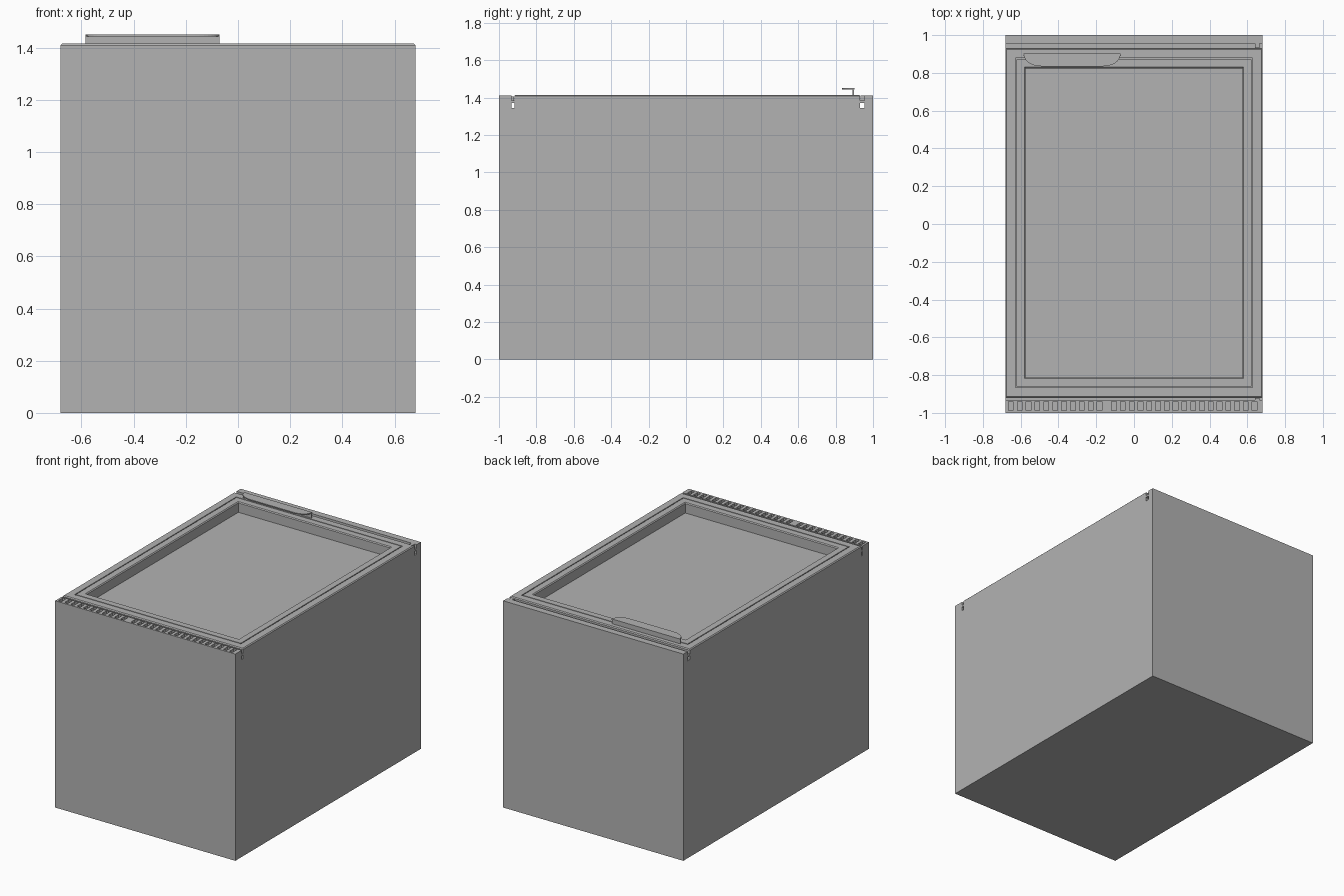
import bpy
import bmesh
import math

if "Cube" in bpy.data.objects:
    bpy.data.objects.remove(bpy.data.objects["Cube"], do_unlink=True)

GREY = 0.45
mat = bpy.data.materials.new("plain grey")
mat.use_nodes = True
mat.diffuse_color = (GREY, GREY, GREY, 1)
mat.node_tree.nodes["Principled BSDF"].inputs["Base Color"].default_value = (GREY, GREY, GREY, 1)

HALF = 0.68      # half width of the cabinet
DECK = 1.345     # surface under the lid
WALL = 1.41      # top of the end walls


def finish(name, bm):
    bmesh.ops.recalc_face_normals(bm, faces=bm.faces[:])
    mesh = bpy.data.meshes.new(name)
    bm.to_mesh(mesh)
    bm.free()
    mesh.materials.append(mat)
    obj = bpy.data.objects.new(name, mesh)
    bpy.context.collection.objects.link(obj)
    return obj


def prism(name, points, axis, low, high):
    """Extrude a flat outline along x (points are y, z) or z (points are x, y)."""
    bm = bmesh.new()
    place = (lambda a, b: (low, a, b)) if axis == "x" else (lambda a, b: (a, b, low))
    face = bm.faces.new([bm.verts.new(place(a, b)) for a, b in points])
    ext = bmesh.ops.extrude_face_region(bm, geom=[face])
    shift = (high - low, 0, 0) if axis == "x" else (0, 0, high - low)
    verts = [v for v in ext["geom"] if isinstance(v, bmesh.types.BMVert)]
    bmesh.ops.translate(bm, verts=verts, vec=shift)
    return finish(name, bm)


def add_box(bm, x0, x1, y0, y1, z0, z1):
    verts = bmesh.ops.create_cube(bm, size=1)["verts"]
    bmesh.ops.scale(bm, verts=verts, vec=(x1 - x0, y1 - y0, z1 - z0))
    bmesh.ops.translate(bm, verts=verts,
                        vec=((x0 + x1) / 2, (y0 + y1) / 2, (z0 + z1) / 2))


# Cabinet: one side profile with a raised back wall and a low front ledge
SLOT_FLOOR = 1.365
prism("cabinet", [(-1, 0), (1, 0), (1, WALL), (0.955, WALL), (0.955, DECK),
                  (-0.932, DECK), (-0.932, SLOT_FLOOR), (-1, SLOT_FLOOR)],
      "x", -HALF, HALF)

# Vent grille: two rails joined by bars, leaving a row of open slots
bm = bmesh.new()
add_box(bm, -HALF, HALF, -1, -0.987, SLOT_FLOOR, WALL)
add_box(bm, -HALF, HALF, -0.94, -0.932, SLOT_FLOOR, WALL)
starts = [-0.665 + 0.047 * i for i in range(11)] + [-0.118 + 0.0465 * i for i in range(17)]
left_edge = -HALF
for start in starts:
    add_box(bm, left_edge, start, -0.987, -0.94, SLOT_FLOOR, WALL)
    left_edge = start + 0.025
add_box(bm, left_edge, HALF, -0.987, -0.94, SLOT_FLOOR, WALL)
finish("vent_grille", bm)

# Lid frame: a closed section of (inset, height) swept round the rectangle
section = [(0, DECK), (0, 1.409), (0.006, 1.415), (0.052, 1.415), (0.052, 1.405),
           (0.058, 1.405), (0.058, 1.415), (0.1, 1.415), (0.106, 1.409), (0.106, DECK)]
bm = bmesh.new()
rings = []
for inset, z in section:
    x, y0, y1 = HALF - inset, -0.918 + inset, 0.93 - inset
    rings.append([bm.verts.new(p) for p in
                  ((-x, y0, z), (x, y0, z), (x, y1, z), (-x, y1, z))])
for i, ring in enumerate(rings):
    after = rings[(i + 1) % len(rings)]
    for j in range(4):
        k = (j + 1) % 4
        bm.faces.new((ring[j], ring[k], after[k], after[j]))
finish("lid_frame", bm)

# Seal strips bridging the gaps at both ends of the lid
bm = bmesh.new()
add_box(bm, -HALF, HALF, -0.932, -0.918, 1.372, 1.385)
add_box(bm, -HALF, HALF, 0.93, 0.955, 1.372, 1.385)
finish("seal_strips", bm)

# Small stops beside the lid
bm = bmesh.new()
add_box(bm, 0.64, 0.665, 0.932, 0.955, 1.385, WALL)
add_box(bm, 0.64, 0.665, -0.932, -0.92, 1.385, 1.405)
finish("lid_stops", bm)

# Handle: upright web with a thin round-cornered grip plate
prism("handle_web", [(0.89, 1.41), (0.897, 1.41), (0.897, 1.448), (0.89, 1.448)],
      "x", -0.585, -0.07)
right_end = []
for i in range(9):
    a = math.radians(90 * i / 8)
    right_end.append((-0.165 + 0.09 * math.cos(a), 0.89 - 0.055 * math.sin(a)))
centre = -0.3275
left_end = [(2 * centre - x, y) for x, y in reversed(right_end)]
outline = [(-0.07, 0.902)] + right_end + left_end + [(-0.585, 0.902)]
prism("handle_grip", outline, "z", 1.443, 1.45)
